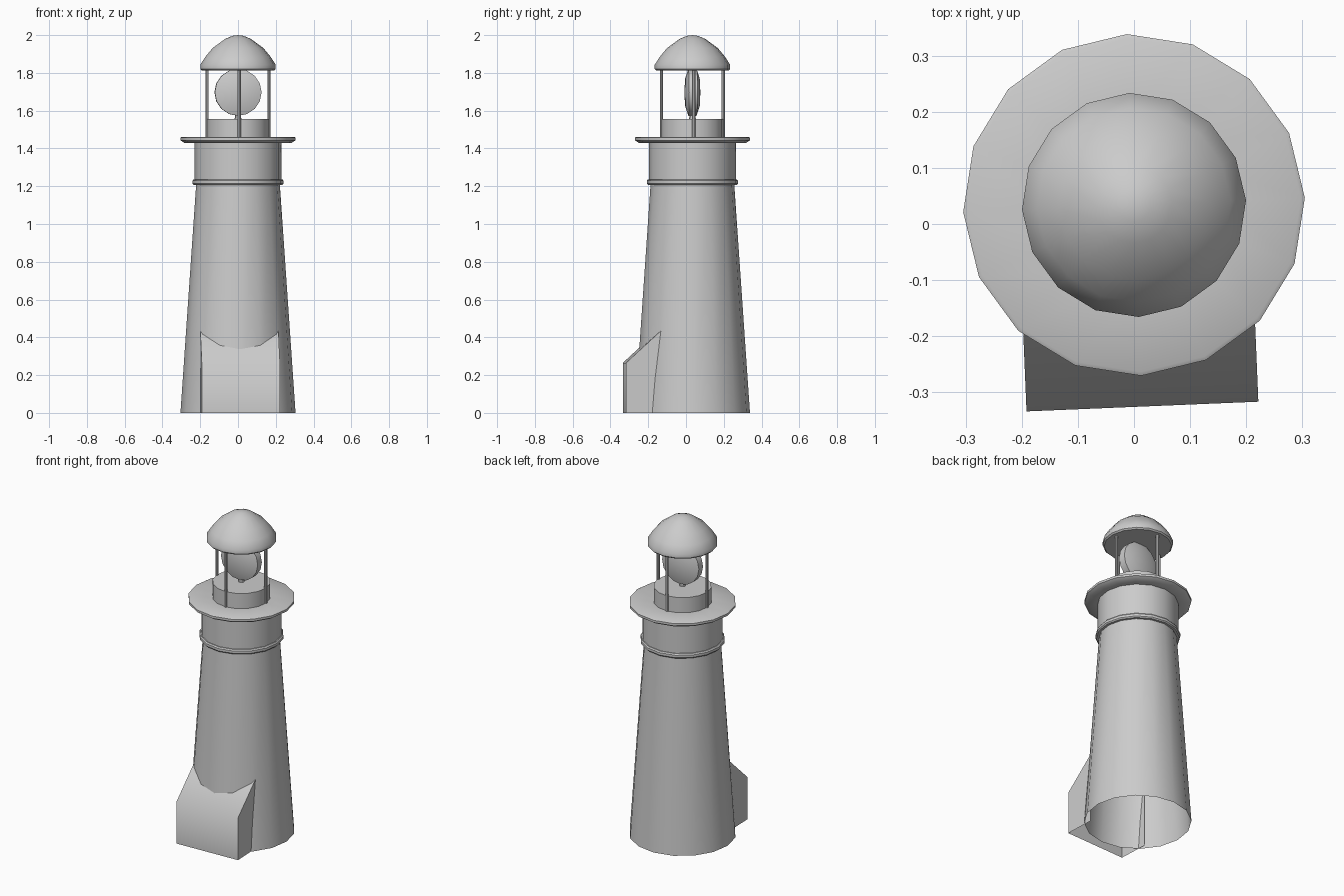
import bpy, bmesh
from math import pi, sin, cos, radians
from mathutils import Matrix

if "Cube" in bpy.data.objects:
    bpy.data.objects.remove(bpy.data.objects["Cube"])

# whole building sits slightly back and is turned a little
PLACE = Matrix.Translation((0, 0.034, 0)) @ Matrix.Rotation(radians(2.4), 4, 'Z')


def finish(name, bm, local=Matrix(), angle=40):
    bmesh.ops.remove_doubles(bm, verts=bm.verts, dist=1e-5)
    bmesh.ops.recalc_face_normals(bm, faces=bm.faces)
    bm.transform(PLACE @ local)
    me = bpy.data.meshes.new(name)
    bm.to_mesh(me)
    bm.free()
    ob = bpy.data.objects.new(name, me)
    bpy.context.collection.objects.link(ob)
    bpy.ops.object.select_all(action='DESELECT')
    ob.select_set(True)
    bpy.context.view_layer.objects.active = ob
    bpy.ops.object.shade_smooth_by_angle(angle=radians(angle))
    return ob


def lathe(name, profile, sides=16, local=Matrix(), angle=40):
    """Spin (radius, height) points around the local z axis."""
    bm = bmesh.new()
    rings = [[bm.verts.new((r * cos(2 * pi * i / sides), r * sin(2 * pi * i / sides), z))
              for i in range(sides)] if r > 0 else [bm.verts.new((0, 0, z))]
             for r, z in profile]
    for a, b in zip(rings, rings[1:]):
        for i in range(sides):
            j = (i + 1) % sides
            quad = [a[i % len(a)], a[j % len(a)], b[j % len(b)], b[i % len(b)]]
            bm.faces.new(list(dict.fromkeys(quad)))
    return finish(name, bm, local, angle)


# tapered tower, open underneath, with a straight neck
lathe("tower", [(0.305, 0), (0.221, 1.22)])
lathe("neck", [(0.221, 1.215), (0.23, 1.22), (0.23, 1.432)])
lathe("band", [(0.22, 1.207), (0.236, 1.207), (0.242, 1.214), (0.242, 1.229),
               (0.236, 1.236), (0.22, 1.236)])

# walkway and lamp room base
lathe("gallery", [(0.228, 1.43), (0.285, 1.43), (0.305, 1.443), (0.305, 1.457),
                  (0.298, 1.461), (0.16, 1.461)])
lathe("lamp_base", [(0.166, 1.455), (0.166, 1.556), (0, 1.556)])

# roof posts
for k in range(4):
    a = k * pi / 2
    lathe(f"post_{k + 1}", [(0.009, 1.458), (0.009, 1.82)], 8,
          Matrix.Translation((0.164 * cos(a), 0.164 * sin(a), 0)))

# domed roof
lathe("roof", [(0, 1.812), (0.192, 1.812), (0.2, 1.82), (0.2, 1.843), (0.173, 1.885),
               (0.134, 1.932), (0.068, 1.98), (0.03, 1.996), (0, 2.0)])

# lamp: a thick lens disc facing front, on a small foot
lathe("lens", [(0, -0.042), (0.075, -0.038), (0.124, -0.022), (0.124, 0.022),
               (0.075, 0.038), (0, 0.042)], 16,
      Matrix.Translation((0, 0, 1.697)) @ Matrix.Rotation(pi / 2, 4, 'X'), 35)
lathe("lens_foot", [(0.018, 1.555), (0.012, 1.6)], 8)

# entrance porch: front wall, two side walls and sloping roof, open to the tower
bm = bmesh.new()
outline = [(-0.36, 0), (-0.36, 0.265), (-0.172, 0.438), (-0.172, 0)]
left, right = [[bm.verts.new((x, y, z)) for y, z in outline] for x in (-0.207, 0.207)]
bm.faces.new(left)
bm.faces.new(right[::-1])
for i in range(2):
    bm.faces.new((left[i], right[i], right[i + 1], left[i + 1]))
finish("porch", bm, angle=60)
